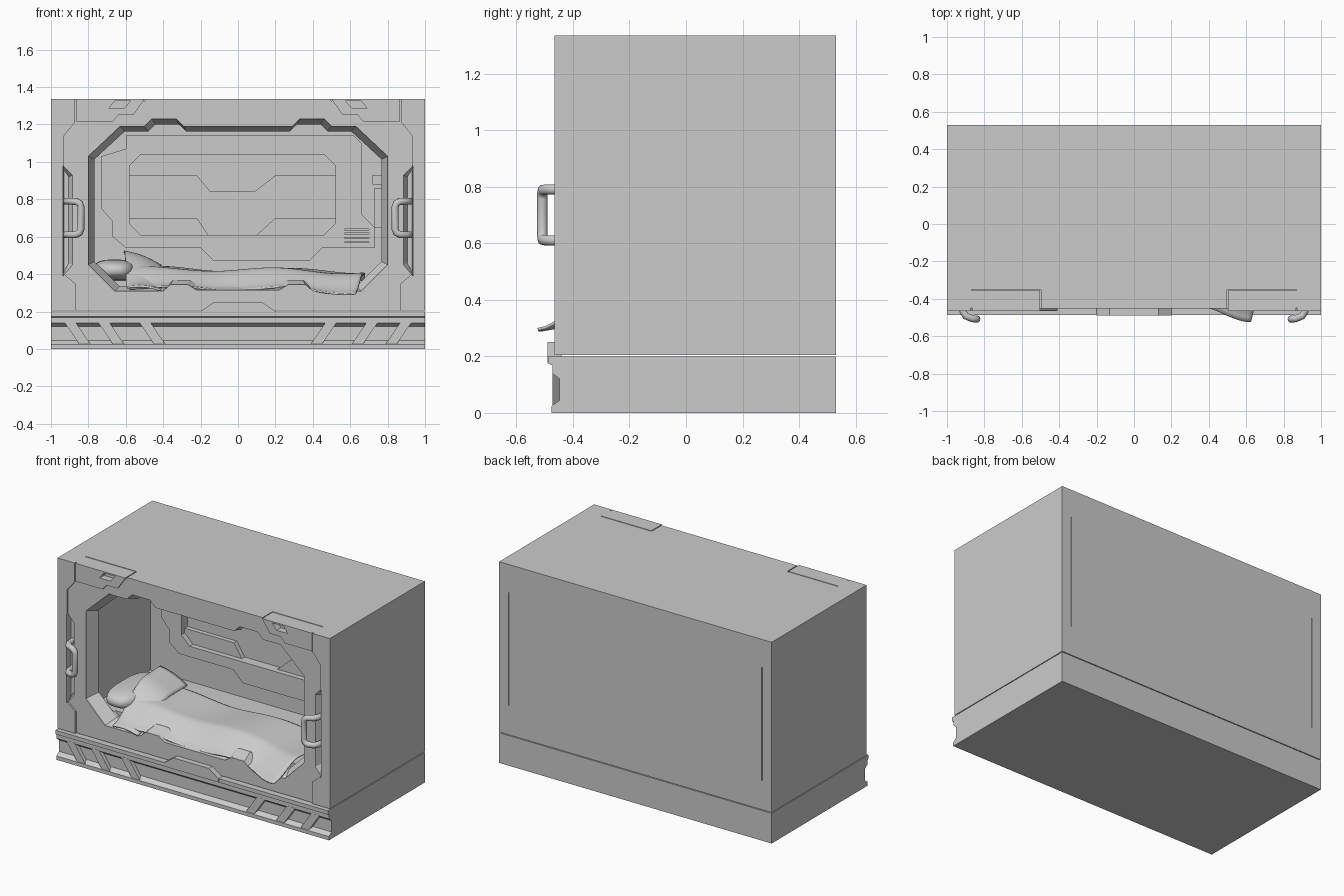
import bpy, bmesh, math

if "Cube" in bpy.data.objects:
    bpy.data.objects.remove(bpy.data.objects["Cube"])


def loft(name, loops):
    """Closed solid through a list of equal-length 3D loops."""
    bm = bmesh.new()
    rings = [[bm.verts.new(p) for p in lp] for lp in loops]
    n = len(rings[0])
    for a, b in zip(rings, rings[1:]):
        for i in range(n):
            j = (i + 1) % n
            bm.faces.new((a[i], a[j], b[j], b[i]))
    bm.faces.new(rings[0])
    bm.faces.new(rings[-1])
    bmesh.ops.recalc_face_normals(bm, faces=bm.faces)
    me = bpy.data.meshes.new(name)
    bm.to_mesh(me)
    bm.free()
    ob = bpy.data.objects.new(name, me)
    bpy.context.collection.objects.link(ob)
    return ob


def prism(name, pts, y0, y1):
    return loft(name, [[(x, y, z) for x, z in pts] for y in (y0, y1)])


def box(name, x0, x1, y0, y1, z0, z1):
    return prism(name, [(x0, z0), (x1, z0), (x1, z1), (x0, z1)], y0, y1)


def cut(ob, cutter):
    cutter.hide_render = True
    m = ob.modifiers.new("cut", 'BOOLEAN')
    m.operation, m.solver, m.object = 'DIFFERENCE', 'EXACT', cutter
    bpy.context.view_layer.objects.active = ob
    bpy.ops.object.modifier_apply(modifier=m.name)
    bpy.data.objects.remove(cutter)


def flip(pts, s):
    return [(s * x, z) for x, z in pts]


def both(half):
    """Full symmetric outline from its right half, listed top to bottom."""
    return half + flip(half, -1)[::-1]


def smooth(ob, angle=40):
    bpy.ops.object.select_all(action='DESELECT')
    ob.select_set(True)
    bpy.context.view_layer.objects.active = ob
    bpy.ops.object.shade_smooth_by_angle(angle=math.radians(angle))


def step(t):
    t = max(0, min(1, t))
    return t * t * (3 - 2 * t)


# Pod body with its slightly sunken front frame
body = box("pod_body", -1, 1, -0.465, 0.53, 0.205, 1.335)
frame = both([(0.5, 1.36), (0.5, 1.335), (0.56, 1.25), (0.64, 1.25), (0.67, 1.215), (0.87, 1.215),
              (0.93, 1.14), (0.93, 0.4), (0.87, 0.35), (0.87, 0.19)])
cut(body, prism("frame_cutter", frame, -0.6, -0.453))

# Notched opening with a tapered rim, and the room behind it
opening = both([(0.29, 1.19), (0.33, 1.23), (0.46, 1.23), (0.5, 1.19), (0.63, 1.19), (0.8, 1.03), (0.8, 0.45),
                (0.66, 0.31), (0.4, 0.31), (0.36, 0.345), (0.27, 0.345), (0.22, 0.315)])
inner = [(x * 0.96, 0.75 + (z - 0.75) * 0.94) for x, z in opening]
cut(body, box("room_cutter", -0.82, 0.82, -0.36, 0.255, 0.365, 1.2))
cut(body, loft("opening_cutter", [[(x, y, z) for x, z in lp] for lp, y in
                                  ((opening, -0.6), (opening, -0.44), (inner, -0.37), (inner, -0.34))]))
screen = both([(0.49, 1.04), (0.55, 0.98), (0.55, 0.67), (0.49, 0.61)])
screen = [(x - 0.03, z) for x, z in screen]
cut(body, prism("screen_cutter", screen, 0.2, 0.3))

for s in (-1, 1):
    # Handle pockets, bracket windows and thin seams on front, roof and back
    pocket = flip([(0.935, 0.98), (0.885, 0.93), (0.885, 0.45), (0.935, 0.39)], s)
    floor = flip([(0.931, 0.96), (0.905, 0.92), (0.905, 0.46), (0.931, 0.41)], s)
    cut(body, loft("pocket_cutter", [[(x, y, z) for x, z in lp] for lp, y in
                                     ((pocket, -0.6), (pocket, -0.453), (floor, -0.42))]))
    cut(body, prism("window_cutter", flip([(0.69, 1.285), (0.66, 1.325), (0.575, 1.325), (0.61, 1.285)], s),
                    -0.6, -0.42))
    for dims in ((0.867, 0.873, -0.6, -0.45, 1.215, 1.34), (0.5, 0.87, -0.355, -0.349, 1.325, 1.4),
                 (0.497, 0.503, -0.5, -0.349, 1.325, 1.4), (0.927, 0.933, 0.52, 0.6, 0.4, 1.15)):
        x0, x1, *rest = dims
        cut(body, box("seam_cutter", *sorted((s * x0, s * x1)), *rest))

# Back wall panel with screen recess and vent slots
panel = prism("wall_panel", [(-0.73, 1.03), (-0.6, 1.07), (-0.6, 1.14), (0.62, 1.14), (0.66, 1.1), (0.66, 0.72),
                             (0.73, 0.65), (0.73, 0.54), (0.45, 0.54), (0.38, 0.47), (-0.13, 0.47), (-0.2, 0.54),
                             (-0.6, 0.54), (-0.67, 0.6), (-0.67, 0.68), (-0.73, 0.75)], 0.235, 0.256)
cut(panel, prism("panel_cutter", screen, 0.2, 0.3))
for k in range(4):
    z = 0.568 + k * 0.023
    cut(panel, box("vent_cutter", 0.57, 0.7, 0.2, 0.245, z, z + 0.005))

# Upper and lower screen covers
prism("upper_cover", [(-0.58, 0.925), (-0.22, 0.925), (-0.15, 0.84), (0.09, 0.84), (0.2, 0.925), (0.52, 0.925),
                      (0.52, 0.98), (0.46, 1.04), (-0.52, 1.04), (-0.58, 0.98)], 0.26, 0.301)
for name, x0, x1, x2 in (("lower_cover_left", -0.58, -0.22, -0.16), ("lower_cover_right", 0.52, 0.2, 0.1)):
    c = 0.06 if x0 < 0 else -0.06
    prism(name, [(x0, 0.7), (x1, 0.7), (x2, 0.61), (x0 + c, 0.61), (x0, 0.67)], 0.27, 0.301)

# Small control boxes on the right wall
box("control_box", 0.73, 0.83, 0.0, 0.12, 0.65, 0.86)
box("control_box_top", 0.72, 0.83, 0.0, 0.12, 0.88, 0.93)

# Base extruded along x, with front channel and lip
prof = [(0.53, 0), (-0.475, 0), (-0.475, 0.025), (-0.447, 0.045), (-0.447, 0.12), (-0.472, 0.14),
        (-0.472, 0.168), (-0.486, 0.174), (-0.486, 0.2), (0.53, 0.2)]
loft("base", [[(x, y, z) for y, z in prof] for x in (-1, 1)])
prism("base_tab", both([(0.13, 0.25), (0.2, 0.2), (0.2, 0.178)]), -0.49, -0.44)
for s in (-1, 1):
    # Slanted ribs in the channel
    for k, x in enumerate((0.9, 0.72, 0.5)):
        prism(f"base_rib_{k}", flip([(x + 0.03, 0.145), (x - 0.03, 0.145), (x - 0.115, 0.02), (x - 0.055, 0.02)], s),
              -0.473, -0.44)
    # Tubular grab handle
    cu = bpy.data.curves.new("grab_handle", 'CURVE')
    cu.dimensions, cu.bevel_depth, cu.bevel_resolution, cu.use_fill_caps = '3D', 0.019, 3, True
    half = [(0.92, -0.42, 0.09), (0.915, -0.465, 0.09), (0.9, -0.492, 0.09), (0.865, -0.506, 0.088),
            (0.847, -0.508, 0.079), (0.84, -0.508, 0.06)]
    path = half + [(x, y, -z) for x, y, z in half[::-1]]
    sp = cu.splines.new('POLY')
    sp.points.add(len(path) - 1)
    for p, (x, y, z) in zip(sp.points, path):
        p.co = (s * x, y, 0.7 + z, 1)
    bpy.context.collection.objects.link(bpy.data.objects.new("grab_handle", cu))


def cloth(name, f, nu, nv, thick):
    bm = bmesh.new()
    g = [[bm.verts.new(f(i / nu, j / nv)) for j in range(nv + 1)] for i in range(nu + 1)]
    for i in range(nu):
        for j in range(nv):
            bm.faces.new((g[i][j], g[i][j + 1], g[i + 1][j + 1], g[i + 1][j]))
    me = bpy.data.meshes.new(name)
    bm.to_mesh(me)
    bm.free()
    ob = bpy.data.objects.new(name, me)
    bpy.context.collection.objects.link(ob)
    ob.modifiers.new("thickness", 'SOLIDIFY').thickness = thick
    smooth(ob)


# Draped blanket and its folded-back end
def blanket(u, v):
    x = -0.58 + 1.26 * u - 0.055 * u * v ** 3
    hem = -0.435 - 0.09 * step((u - 0.75) / 0.25)
    z = 0.435 - 0.02 * u + 0.012 * math.sin(11 * u + 2 * v) - 0.1 * step((v - 0.65) / 0.35)
    z += 0.02 * v ** 4 * math.cos(math.tau * (x - 0.31) / 0.62) - 0.05 * (1 - step(v / 0.12))
    return x, 0.08 + (hem - 0.08) * v, z


def fold(u, v):
    x = -0.61 + 0.2 * u + 0.015 * v * (1 - u)
    z = 0.525 - 0.075 * u - (0.19 - 0.06 * u) * step((v - 0.3) / 0.7) ** 1.2
    return x, 0.06 - 0.525 * v, z + 0.012 * math.sin(math.pi * u)


cloth("blanket", blanket, 48, 24, 0.01)
cloth("blanket_fold", fold, 10, 20, 0.012)

# Pillow
bpy.ops.mesh.primitive_uv_sphere_add(segments=32, ring_count=16, location=(-0.66, -0.13, 0.42))
pillow = bpy.context.object
pillow.name = "pillow"
for v in pillow.data.vertices:
    x, y, z = [math.copysign(abs(c) ** 0.75, c) for c in v.co]
    v.co = (x * 0.115, y * 0.23, z * 0.058)
smooth(pillow, 60)
